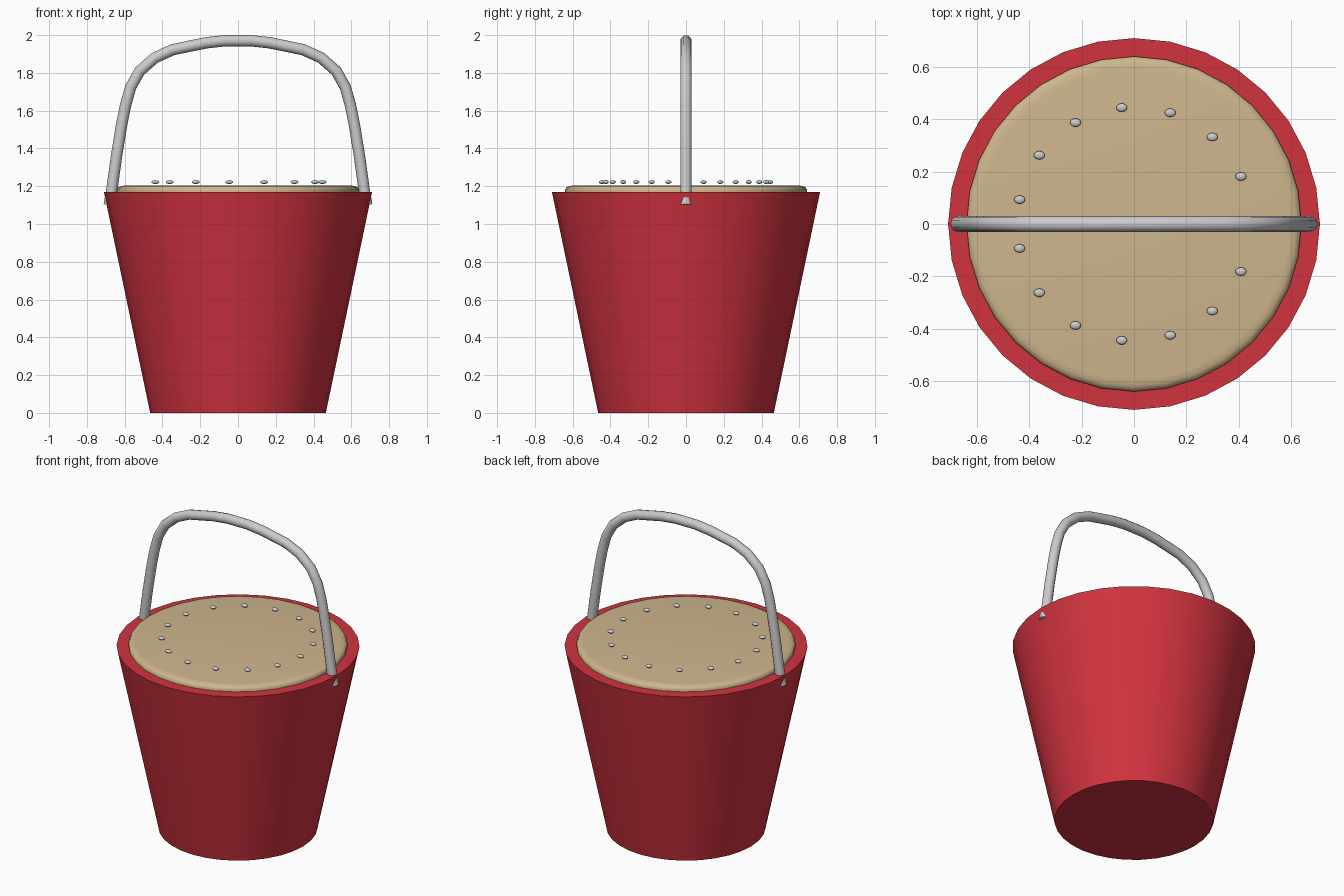
import bpy, bmesh
from math import radians, cos, sin, tau

if "Cube" in bpy.data.objects:
    bpy.data.objects.remove(bpy.data.objects["Cube"])


def material(name, color):
    m = bpy.data.materials.new(name)
    m.diffuse_color = (*color, 1)
    m.use_nodes = True
    m.node_tree.nodes["Principled BSDF"].inputs["Base Color"].default_value = m.diffuse_color
    return m


def smooth(obj, angle=35):
    bpy.ops.object.select_all(action='DESELECT')
    obj.select_set(True)
    bpy.context.view_layer.objects.active = obj
    bpy.ops.object.shade_smooth_by_angle(angle=radians(angle))


def lathe(name, profile, mat, sides=32):
    """Turn an (r, z) profile around the z axis."""
    bm = bmesh.new()
    pts = [bm.verts.new((r, 0, z)) for r, z in profile]
    edges = [bm.edges.new(p) for p in zip(pts, pts[1:])]
    bmesh.ops.spin(bm, geom=pts + edges, cent=(0, 0, 0), axis=(0, 0, 1),
                   angle=tau, steps=sides, use_duplicate=False)
    bmesh.ops.remove_doubles(bm, verts=bm.verts, dist=1e-4)
    bmesh.ops.recalc_face_normals(bm, faces=bm.faces)
    mesh = bpy.data.meshes.new(name)
    bm.to_mesh(mesh)
    bm.free()
    obj = bpy.data.objects.new(name, mesh)
    bpy.context.collection.objects.link(obj)
    mesh.materials.append(mat)
    smooth(obj)
    return obj


red = material("red", (0.64, 0.033, 0.05))
tan = material("tan", (0.62, 0.47, 0.27))

# Tapered bucket with a flat rim
lathe("bucket", [(0, 0), (0.465, 0), (0.71, 1.17), (0.635, 1.17),
                 (0.42, 0.06), (0, 0.06)], red)

# Round filling with a soft top edge
lathe("filling", [(0, 1.1), (0.62, 1.1), (0.64, 1.16), (0.64, 1.182),
                  (0.633, 1.194), (0.618, 1.201), (0.595, 1.204), (0, 1.204)], tan)

# Ring of small flattened beads
for i in range(15):
    a = tau * i / 15
    bpy.ops.mesh.primitive_uv_sphere_add(
        segments=16, ring_count=8, radius=1,
        location=(0.447 * cos(a), 0.447 * sin(a), 1.222))
    bead = bpy.context.object
    bead.name = f"bead_{i + 1}"
    bead.scale = (0.021, 0.016, 0.01)
    smooth(bead, 60)

# Arched handle, its half path mirrored in x
half = [(0.682, 1.10), (0.668, 1.18), (0.643, 1.36), (0.617, 1.52),
        (0.595, 1.63), (0.568, 1.725), (0.52, 1.81), (0.44, 1.88),
        (0.345, 1.923), (0.17, 1.959), (0.07, 1.97)]
path = [(-x, z) for x, z in half] + half[::-1]
curve = bpy.data.curves.new("handle", 'CURVE')
curve.dimensions = '3D'
curve.bevel_depth = 0.03
curve.bevel_resolution = 4
curve.use_fill_caps = True
spline = curve.splines.new('POLY')
spline.points.add(len(path) - 1)
for p, (x, z) in zip(spline.points, path):
    p.co = (x, 0, z, 1)
handle = bpy.data.objects.new("handle", curve)
bpy.context.collection.objects.link(handle)
bpy.ops.object.select_all(action='DESELECT')
handle.select_set(True)
bpy.context.view_layer.objects.active = handle
bpy.ops.object.convert(target='MESH')
smooth(bpy.context.object, 40)
